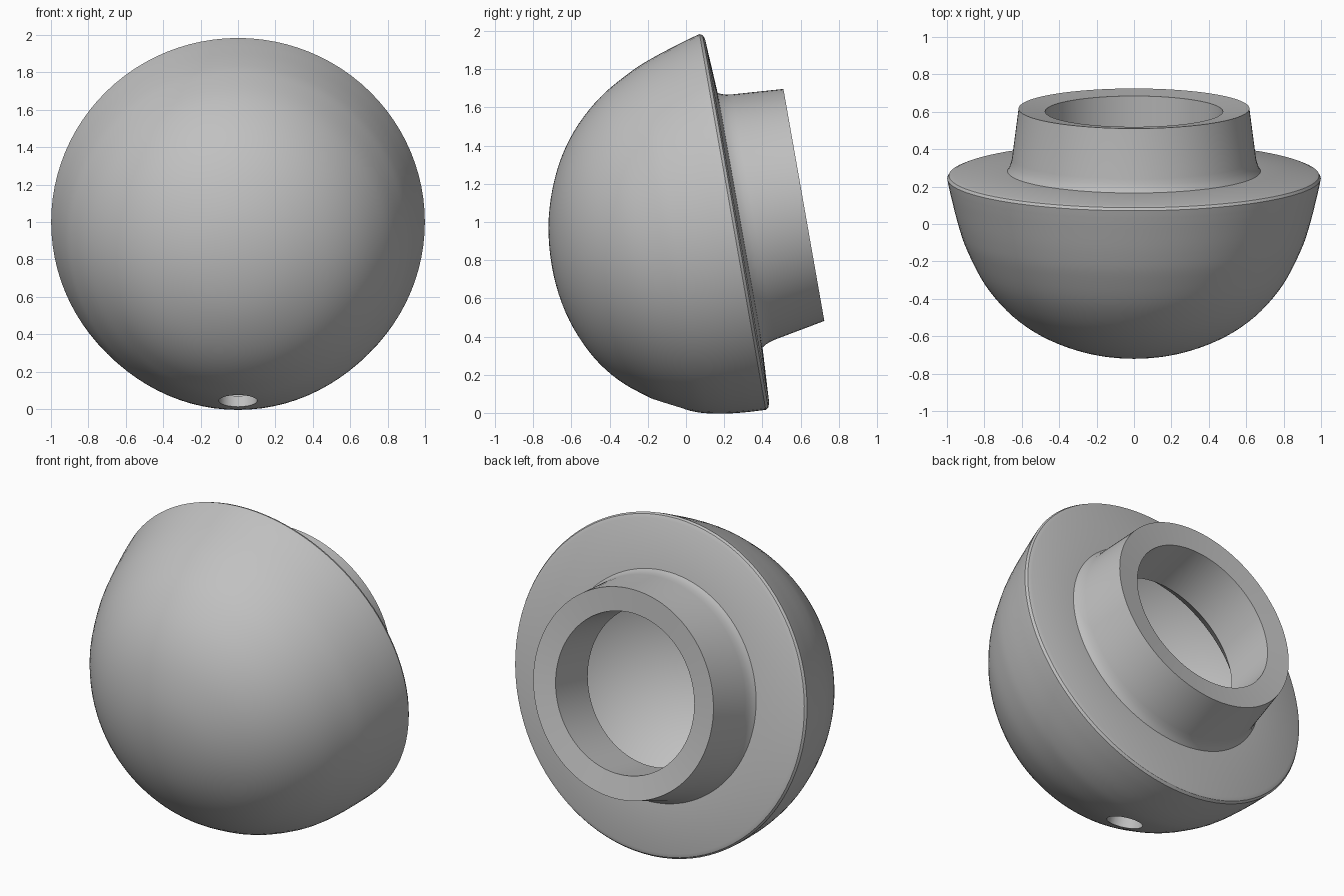
import bpy, bmesh, math
from mathutils import Vector, Matrix

cube = bpy.data.objects.get("Cube")
if cube:
    bpy.data.objects.remove(cube, do_unlink=True)

TILT = math.radians(10)
CENTRE = Vector((0, 0.256, 1.003))
STEPS = 96

grey = bpy.data.materials.new("plain_grey")
grey.use_nodes = True
colour = (0.53, 0.53, 0.53, 1)
grey.diffuse_color = colour
grey.node_tree.nodes["Principled BSDF"].inputs["Base Color"].default_value = colour


def smooth_path(points, n=5):
    """Catmull-Rom curve through (radius, height) points."""
    p = [Vector(q) for q in points]
    p = [Vector((-p[1].x, p[1].y))] + p + [2 * p[-1] - p[-2]]
    out = []
    for a, b, c, d in zip(p, p[1:], p[2:], p[3:]):
        for i in range(n):
            s = i / n
            out.append(0.5 * (2 * b + (c - a) * s + (2 * a - 5 * b + 4 * c - d) * s ** 2
                              + (3 * b - a - 3 * c + d) * s ** 3))
    return out + [p[-2]]


# Profile: outer dome, rim, collar, bore, then the hollow inside
dome = smooth_path([(0, -0.985), (0.25, -0.957), (0.48, -0.872), (0.66, -0.748),
                    (0.8, -0.583), (0.893, -0.4), (0.938, -0.27), (0.976, -0.12), (0.994, -0.04)])
rim = [(0.999, -0.012), (0.99, 0.003), (0.968, 0.012)]
collar = [(0.677, 0.028), (0.667, 0.045), (0.658, 0.07), (0.652, 0.1), (0.617, 0.371)]
bore = [(0.475, 0.355), (0.468, 0.04), (0.61, -0.08), (0.89, -0.09)]
hollow = [(0.92 * math.cos(a), -0.92 * math.sin(a))
          for a in (math.radians(8 + 82 * i / 24) for i in range(25))]
profile = [tuple(q) for q in dome] + rim + collar + bore + hollow

# Revolve the profile around its axis
bm = bmesh.new()
verts = [bm.verts.new((max(r, 0), 0, t)) for r, t in profile]
edges = [bm.edges.new(pair) for pair in zip(verts, verts[1:])]
bmesh.ops.spin(bm, geom=verts + edges, cent=(0, 0, 0), axis=(0, 0, 1),
               angle=2 * math.pi, steps=STEPS, use_duplicate=False)
bmesh.ops.remove_doubles(bm, verts=bm.verts, dist=0.0005)
bmesh.ops.recalc_face_normals(bm, faces=bm.faces)

# Dome sags downward with a fuller underside; collar leans slightly up
for v in bm.verts:
    r, t = math.hypot(v.co.x, v.co.y), v.co.z
    if -0.65 < t < -0.02 and r > 0.1:
        down = max(0, -v.co.y / r)
        push = 0.022 * down ** 2 * math.sin(math.pi * (t + 0.65) / 0.63)
        v.co.x *= 1 + push
        v.co.y *= 1 + push
    v.co.y += 0.06 * max(0, t) + 0.065 * min(0, t)

# Lay the axis towards the back, tilted up; local y becomes up
axis = Vector((0, math.cos(TILT), math.sin(TILT)))
up = Vector((0, -math.sin(TILT), math.cos(TILT)))
side = up.cross(axis)
bm.transform(Matrix.Translation(CENTRE) @ Matrix((side, up, axis)).transposed().to_4x4())

mesh = bpy.data.meshes.new("domed_shell")
bm.to_mesh(mesh)
bm.free()
shell = bpy.data.objects.new("domed_shell", mesh)
bpy.context.collection.objects.link(shell)
mesh.materials.append(grey)

# Round drain hole through the lower wall
hole = Vector((0, -0.08, 0.05))
bpy.ops.mesh.primitive_cylinder_add(vertices=48, radius=0.103, depth=0.4, location=hole)
cutter = bpy.context.object
cutter.name = "hole_cutter"
cutter.hide_render = True
cutter.rotation_euler = (hole - CENTRE).to_track_quat("Z", "Y").to_euler()
cutter.data.materials.append(grey)
cut = shell.modifiers.new("hole", "BOOLEAN")
cut.operation = "DIFFERENCE"
cut.solver = "EXACT"
cut.object = cutter

bpy.ops.object.select_all(action="DESELECT")
shell.select_set(True)
bpy.context.view_layer.objects.active = shell
bpy.ops.object.modifier_apply(modifier=cut.name)
bpy.data.objects.remove(cutter, do_unlink=True)
bpy.ops.object.shade_smooth_by_angle(angle=math.radians(30))
